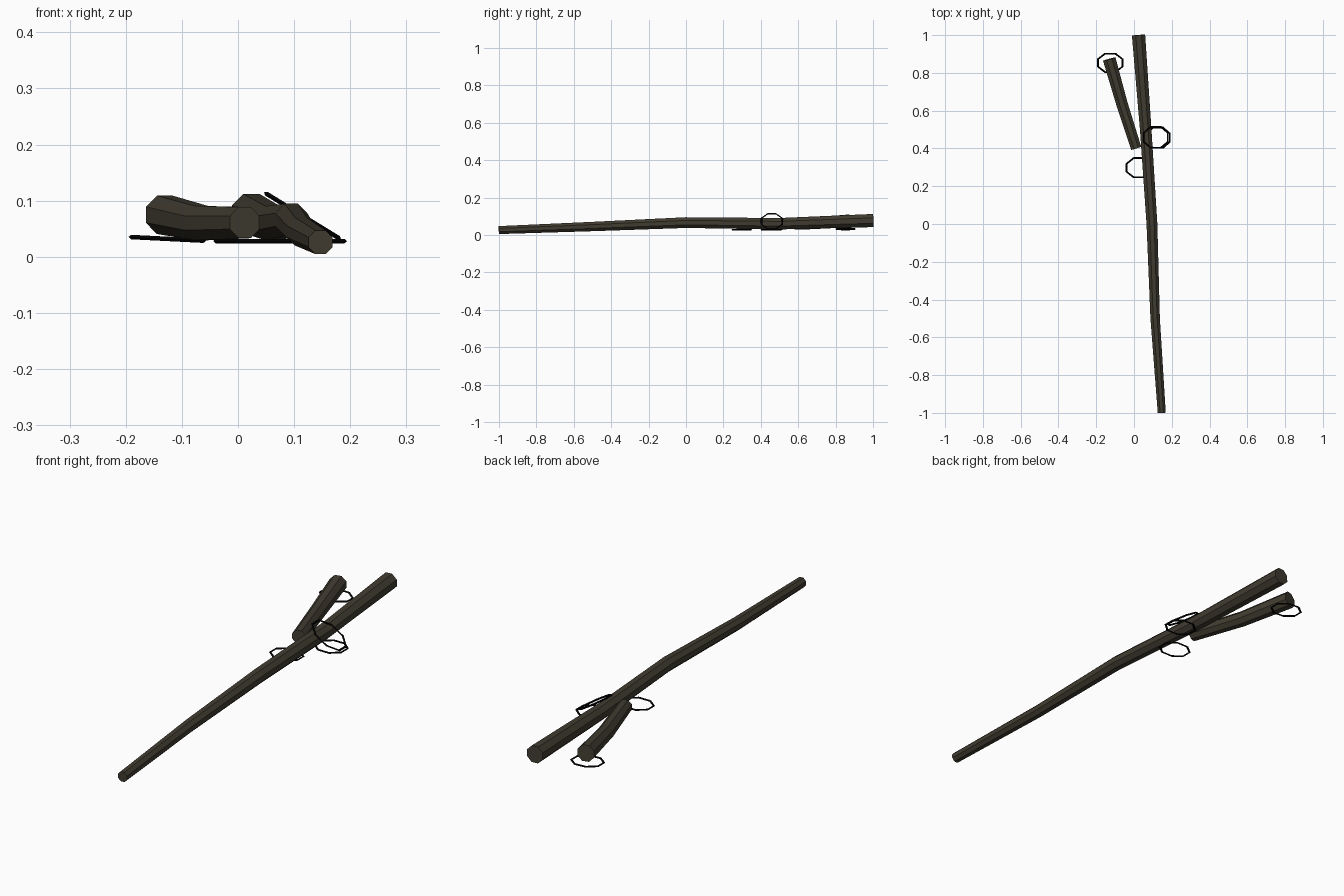
import bpy, bmesh, math
from mathutils import Vector, Matrix

if "Cube" in bpy.data.objects:
    bpy.data.objects.remove(bpy.data.objects["Cube"])

def material(name, col):
    m = bpy.data.materials.new(name)
    m.diffuse_color = (*col, 1)
    m.use_nodes = True
    m.node_tree.nodes["Principled BSDF"].inputs["Base Color"].default_value = m.diffuse_color
    return m

bark = material("dark bark", (0.052, 0.045, 0.030))
black = material("black wire", (0.001, 0.001, 0.001))

def finish(name, bm, *mats):
    bmesh.ops.recalc_face_normals(bm, faces=bm.faces)
    me = bpy.data.meshes.new(name)
    bm.to_mesh(me)
    bm.free()
    ob = bpy.data.objects.new(name, me)
    for m in mats:
        me.materials.append(m)
    bpy.context.collection.objects.link(ob)
    return ob

def stick(name, path, sides=8):
    """Tapered stick along +y; path holds (x, y, z, radius). Ends are cut square."""
    bm = bmesh.new()
    rings = []
    for i, (x, y, z, r) in enumerate(path):
        a = Vector(path[max(i - 1, 0)][:3])
        b = Vector(path[min(i + 1, len(path) - 1)][:3])
        t = (b - a).normalized()
        u = t.cross(Vector((0, 0, 1))).normalized()
        v = u.cross(t)
        ring = []
        for k in range(sides):
            an = 2 * math.pi * (k + 0.5) / sides
            ring.append(bm.verts.new(Vector((x, y, z)) + r * (math.cos(an) * u + math.sin(an) * v)))
        rings.append(ring)
    for p, q in zip(rings, rings[1:]):
        for k in range(sides):
            n = (k + 1) % sides
            bm.faces.new((p[k], p[n], q[n], q[k]))
    bm.faces.new(rings[0])
    bm.faces.new(rings[-1])
    return finish(name, bm, bark)

def wire_ring(name, centre, rx, ry, tilt=0, sides=8, wire=0.005, turn=0.5):
    """Thin faceted wire loop, tilted about the y axis."""
    bm = bmesh.new()
    rot = Matrix.Rotation(tilt, 3, 'Y')
    grid = []
    for k in range(sides):
        a = 2 * math.pi * (k + turn) / sides
        row = []
        for j in range(4):
            b = 2 * math.pi * j / 4
            d = wire * math.cos(b)
            p = Vector(((rx + d) * math.cos(a), (ry + d) * math.sin(a), 0.8 * wire * math.sin(b)))
            row.append(bm.verts.new(Vector(centre) + rot @ p))
        grid.append(row)
    for k in range(sides):
        p, q = grid[k], grid[(k + 1) % sides]
        for j in range(4):
            n = (j + 1) % 4
            bm.faces.new((p[j], p[n], q[n], q[j]))
    return finish(name, bm, black)

# Long main stick and short side branch
stick("main_stick", [(0.147, -1, 0.026, 0.023), (0.112, -0.5, 0.045, 0.027),
                     (0.095, 0, 0.066, 0.031), (0.062, 0.5, 0.060, 0.033),
                     (0.024, 1, 0.077, 0.038)])
stick("side_branch", [(0.012, 0.400, 0.061, 0.030), (-0.065, 0.640, 0.060, 0.033),
                      (-0.131, 0.873, 0.075, 0.037)])

# Wire rings: three lying flat, one leaning on the stick
wire_ring("branch_ring", (-0.126, 0.853, 0.032), 0.070, 0.053, 0.05)
wire_ring("middle_ring", (0.025, 0.298, 0.028), 0.070, 0.055)
wire_ring("flat_ring", (0.127, 0.457, 0.028), 0.068, 0.058)
wire_ring("leaning_ring", (0.115, 0.459, 0.073), 0.082, 0.060, 0.55)
